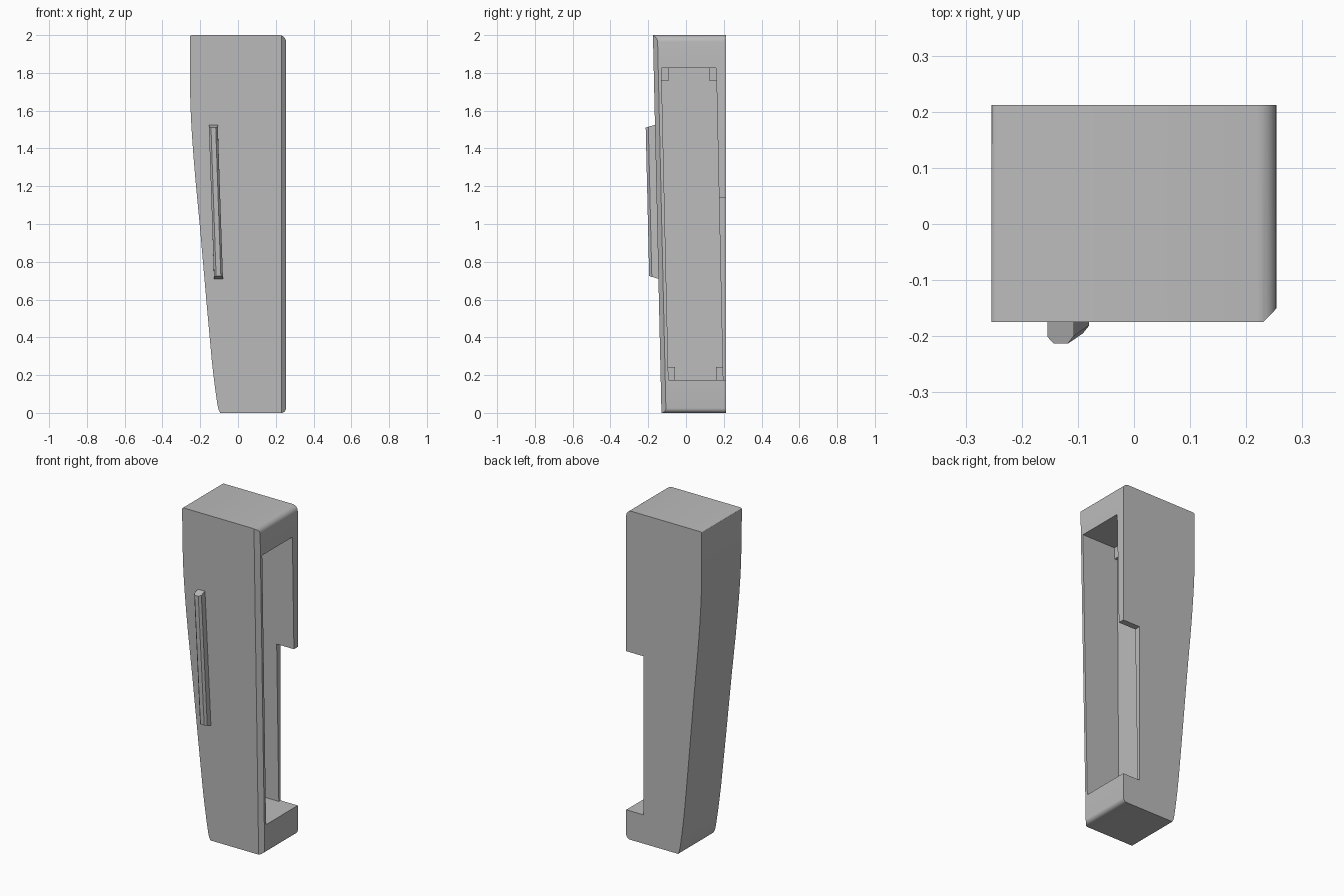
import bpy, bmesh, math
from mathutils import Vector

if "Cube" in bpy.data.objects:
    bpy.data.objects.remove(bpy.data.objects["Cube"])

grey = bpy.data.materials.new("plain grey")
grey.diffuse_color = (0.5, 0.5, 0.5, 1)
grey.use_nodes = True
grey.node_tree.nodes["Principled BSDF"].inputs["Base Color"].default_value = grey.diffuse_color


def make_object(name, bm):
    bmesh.ops.recalc_face_normals(bm, faces=bm.faces)
    mesh = bpy.data.meshes.new(name)
    bm.to_mesh(mesh)
    bm.free()
    mesh.materials.append(grey)
    obj = bpy.data.objects.new(name, mesh)
    bpy.context.collection.objects.link(obj)
    return obj


def loft(bm, ring_a, ring_b):
    """Closed solid between two matching rings of points."""
    a = [bm.verts.new(p) for p in ring_a]
    b = [bm.verts.new(p) for p in ring_b]
    n = len(a)
    bm.faces.new(a)
    bm.faces.new(b[::-1])
    for i in range(n):
        j = (i + 1) % n
        bm.faces.new((a[j], a[i], b[i], b[j]))


def block(bm, x0, x1, y0, y1, z0, z1):
    loft(bm, [(x0, y0, z0), (x1, y0, z0), (x1, y1, z0), (x0, y1, z0)],
         [(x0, y0, z1), (x1, y0, z1), (x1, y1, z1), (x0, y1, z1)])


def arc(cx, cz, r, start, end, steps=6):
    return [(cx + r * math.cos(math.radians(start + (end - start) * i / steps)),
             cz + r * math.sin(math.radians(start + (end - start) * i / steps)))
            for i in range(steps + 1)]


def slice_off(bm, point, normal):
    """Cut away everything on the normal side and cap the cut."""
    geom = bm.verts[:] + bm.edges[:] + bm.faces[:]
    cut = bmesh.ops.bisect_plane(bm, geom=geom, plane_co=point, plane_no=normal,
                                 clear_outer=True)["geom_cut"]
    edges = [e for e in cut if isinstance(e, bmesh.types.BMEdge)]
    bmesh.ops.contextual_create(bm, geom=edges)


def front_y(z):
    return -0.13 - 0.0225 * z


# Body: curved side profile with rounded corners, extruded front to back
curve = [(-0.254, 1.74), (-0.2525, 1.65), (-0.249, 1.56), (-0.243, 1.46),
         (-0.235, 1.35), (-0.224, 1.22), (-0.203, 1.0), (-0.168, 0.6),
         (-0.150, 0.4), (-0.140, 0.29), (-0.130, 0.2), (-0.120, 0.12),
         (-0.110, 0.05), (-0.104, 0.02), (-0.095, 0.0)]
profile = (arc(0.229, 0.025, 0.025, -90, 0) + arc(0.219, 1.965, 0.035, 0, 90)
           + arc(-0.244, 1.99, 0.01, 90, 180, 3) + curve)
bm = bmesh.new()
loft(bm, [(x, -0.3, z) for x, z in profile], [(x, 0.212, z) for x, z in profile])
# Leaning front face and chamfered front edge
slice_off(bm, Vector((0, front_y(0), 0)), Vector((0, -1, -0.0225)))
slice_off(bm, Vector((0.254, front_y(0) + 0.024, 0)), Vector((1, -1, -0.0225)))
body = make_object("body_shell", bm)

# Slanted cavity opening on the right side
bm = bmesh.new()
loft(bm, [(0.03, -0.093, 0.175), (0.4, -0.093, 0.175), (0.4, 0.195, 0.175), (0.03, 0.195, 0.175)],
     [(0.01, -0.13, 1.827), (0.4, -0.13, 1.827), (0.4, 0.16, 1.827), (0.01, 0.16, 1.827)])
cavity = make_object("cavity_cutter", bm)

# Notch through the rear wall
bm = bmesh.new()
block(bm, 0.138, 0.4, 0.12, 0.3, 0.175, 1.14)
notch = make_object("notch_cutter", bm)

for cutter in (cavity, notch):
    cutter.hide_render = True
    mod = body.modifiers.new("cut", 'BOOLEAN')
    mod.operation = 'DIFFERENCE'
    mod.solver = 'EXACT'
    mod.object = cutter
    bpy.context.view_layer.objects.active = body
    bpy.ops.object.modifier_apply(modifier=mod.name)
    bpy.data.objects.remove(cutter)

# Small pads in the four inner corners of the cavity
bm = bmesh.new()
for y0, z0, x0 in ((-0.13, 1.757, 0.0), (0.125, 1.757, 0.0),
                   (-0.094, 0.172, 0.02), (0.16, 0.172, 0.02)):
    block(bm, x0, x0 + 0.03, y0, y0 + 0.037, z0, z0 + 0.072)
make_object("corner_pads", bm)

# Slanted grip rib on the front, with chamfered edges and ends
section = [(0, 0.02), (0, -0.037), (0.011, -0.049), (0.036, -0.049),
           (0.047, -0.035), (0.047, 0.02)]


def rib_ring(x, z, lean):
    return [(x + dx, front_y(z) + dy, z + lean * dy) for dx, dy in section]


bm = bmesh.new()
loft(bm, rib_ring(-0.127, 0.71, -0.3), rib_ring(-0.154, 1.525, 0.3))
make_object("grip_rib", bm)

# Smooth the curved side, keep the edges crisp
bpy.ops.object.select_all(action='DESELECT')
body.select_set(True)
bpy.context.view_layer.objects.active = body
bpy.ops.object.shade_smooth_by_angle(angle=math.radians(30))
